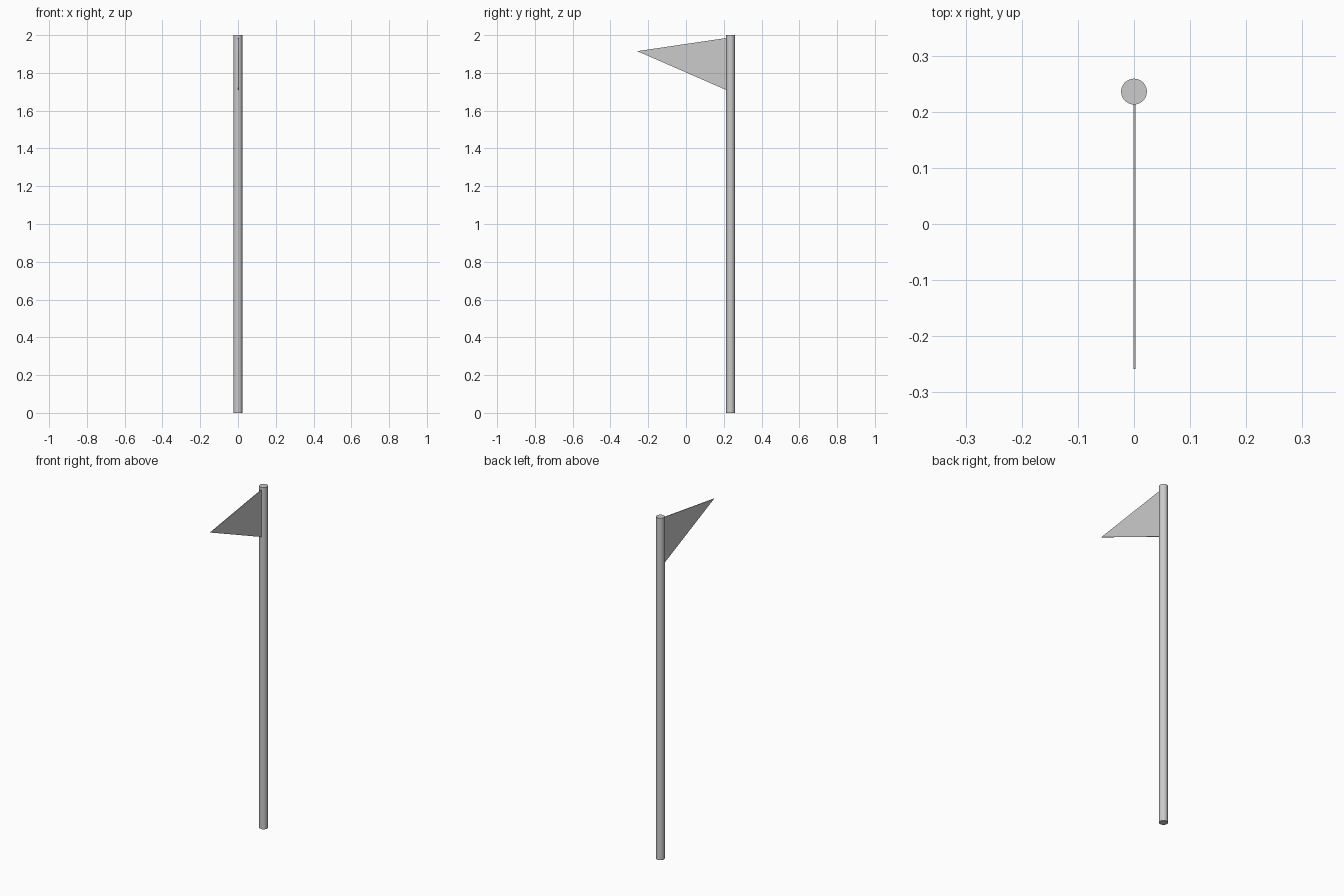
import bpy, bmesh
from mathutils import Vector

if "Cube" in bpy.data.objects:
    bpy.data.objects.remove(bpy.data.objects["Cube"])

POLE_R = 0.023
POLE_Y = 0.236

# Pole: smooth round cylinder standing on the ground
bpy.ops.mesh.primitive_cylinder_add(vertices=32, radius=POLE_R, depth=2.0,
                                    location=(0, POLE_Y, 1.0))
pole = bpy.context.object
pole.name = "pole"
bpy.ops.object.shade_smooth_by_angle()

# Flag: thin triangular pennant, extruded along x
profile = [(0.216, 1.985), (0.216, 1.708), (-0.258, 1.915)]  # y, z
thickness = 0.004
bm = bmesh.new()
face = bm.faces.new([bm.verts.new((-0.001, y, z)) for y, z in profile])
ext = bmesh.ops.extrude_face_region(bm, geom=[face])
moved = [e for e in ext["geom"] if isinstance(e, bmesh.types.BMVert)]
bmesh.ops.translate(bm, verts=moved, vec=Vector((thickness, 0, 0)))
bmesh.ops.recalc_face_normals(bm, faces=bm.faces)
mesh = bpy.data.meshes.new("flag")
bm.to_mesh(mesh)
bm.free()
flag = bpy.data.objects.new("flag", mesh)
bpy.context.collection.objects.link(flag)
